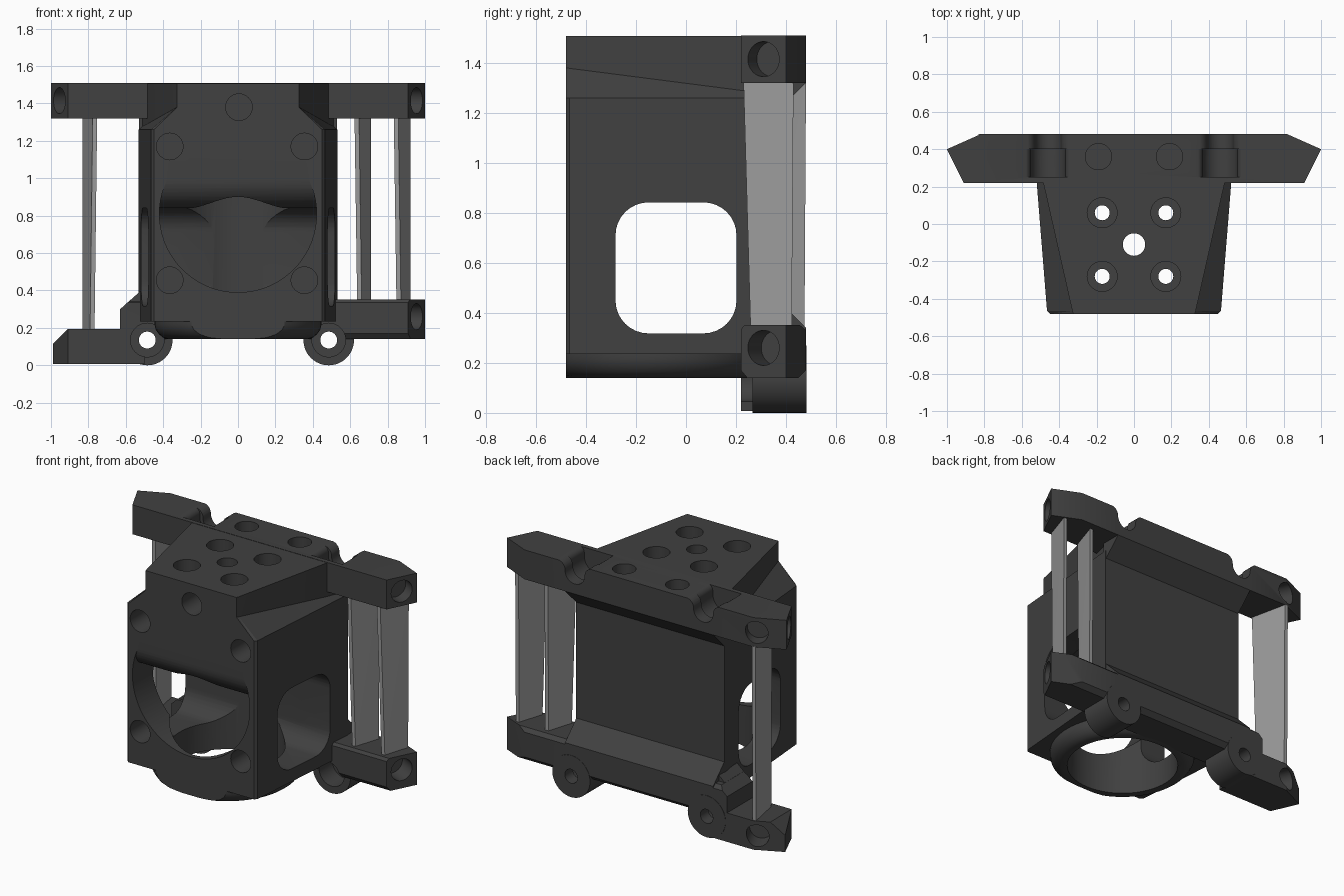
import bpy, bmesh, math
from mathutils import Vector

if "Cube" in bpy.data.objects:
    bpy.data.objects.remove(bpy.data.objects["Cube"])


def material(name, v):
    m = bpy.data.materials.new(name)
    m.diffuse_color = (v, v, v, 1)
    m.use_nodes = True
    m.node_tree.nodes["Principled BSDF"].inputs["Base Color"].default_value = m.diffuse_color
    return m


DARK = material("dark_plastic", 0.052)
LIGHT = material("light_grey_support", 0.33)


def loft(name, rings):
    """Solid skinned through rings with equal point counts."""
    bm = bmesh.new()
    loops = [[bm.verts.new(p) for p in r] for r in rings]
    n = len(loops[0])
    for a, b in zip(loops, loops[1:]):
        for i in range(n):
            j = (i + 1) % n
            bm.faces.new((a[i], a[j], b[j], b[i]))
    bm.faces.new(loops[0])
    bm.faces.new(loops[-1])
    bmesh.ops.recalc_face_normals(bm, faces=bm.faces)
    bmesh.ops.triangulate(bm, faces=[f for f in bm.faces if len(f.verts) == 4])
    me = bpy.data.meshes.new(name)
    bm.to_mesh(me)
    bm.free()
    ob = bpy.data.objects.new(name, me)
    bpy.context.collection.objects.link(ob)
    return ob


def prism(name, pts, a, b, axis):
    """Extrude a 2D outline along an axis from a to b."""
    put = {'x': lambda p, t: (t, p[0], p[1]),
           'y': lambda p, t: (p[0], t, p[1]),
           'z': lambda p, t: (p[0], p[1], t)}[axis]
    return loft(name, [[put(p, t) for p in pts] for t in (a, b)])


def circle(r, n):
    return [(r * math.cos(2 * math.pi * i / n), r * math.sin(2 * math.pi * i / n)) for i in range(n)]


def cyl(name, start, end, r, n=48):
    s, e = Vector(start), Vector(end)
    q = (e - s).to_track_quat('Z', 'Y')
    return loft(name, [[c + q @ Vector((u, v, 0)) for u, v in circle(r, n)] for c in (s, e)])


def boolean(ob, tools, op):
    for t in tools:
        m = ob.modifiers.new("bool", 'BOOLEAN')
        m.operation, m.solver, m.object = op, 'EXACT', t
        bpy.context.view_layer.update()
        ev = ob.evaluated_get(bpy.context.evaluated_depsgraph_get())
        me = bpy.data.meshes.new_from_object(ev)
        ob.modifiers.clear()
        ob.data = me


def remove(obs):
    for o in obs:
        bpy.data.objects.remove(o)


# Tapered main housing, skinned from front to back
def section(y, w, t, h):
    half = [(w, 0.235), (w, 1.26), (t, h), (t, 1.508)]
    return [(x, y, z) for x, z in half] + [(-x, y, z) for x, z in reversed(half)]


housing = loft("housing", [
    section(-0.48, 0.45, 0.325, 1.38),
    section(-0.465, 0.465, 0.33, 1.378),
    section(0.22, 0.52, 0.485, 1.29),
    section(0.365, 0.533, 0.515, 1.275)])

# Collar under the housing with a rounded lower edge, trimmed flush with the front
collar = loft("collar", [[(u, v - 0.11, z) for u, v in circle(r, 72)] for z, r in
                         ((0.30, 0.447), (0.215, 0.446), (0.19, 0.439), (0.165, 0.422), (0.148, 0.40), (0.14, 0.375))])
trim = prism("trim", [(-0.6, -0.48), (0.6, -0.48), (0.6, 0.4), (-0.6, 0.4)], 0, 0.26, 'z')
boolean(collar, [trim], 'INTERSECT')
boolean(housing, [collar], 'UNION')
remove([trim, collar])

# Mounting rails behind the housing, with sloped lips towards the back panel
plan = [(-1, 0.40), (-0.91, 0.22), (0.91, 0.22), (1, 0.40), (0.82, 0.48), (-0.82, 0.48)]
top_rail = prism("top_rail", plan, 1.32, 1.51, 'z')
top_lip = prism("top_lip", [(0.34, 1.18), (0.48, 1.32), (0.48, 1.50), (0.34, 1.50)], -0.53, 0.53, 'x')
boolean(top_rail, [top_lip], 'UNION')

right_plan = [(-0.63, 0.22), (0.91, 0.22), (1, 0.40), (0.82, 0.48), (-0.63, 0.48)]
bottom_rail = prism("bottom_rail", right_plan, 0.14, 0.355, 'z')
rail_profile = prism("rail_profile", [(0.22, 0.17), (0.245, 0.14), (0.45, 0.14), (0.48, 0.17),
                                      (0.48, 0.33), (0.455, 0.352), (0.235, 0.352), (0.22, 0.335)], -1.2, 1.2, 'x')
boolean(bottom_rail, [rail_profile], 'INTERSECT')
bottom_lip = prism("bottom_lip", [(0.34, 0.48), (0.48, 0.34), (0.48, 0.18), (0.34, 0.18)], -0.53, 0.53, 'x')
shoulder = prism("shoulder", [(-0.625, 0.15), (-0.625, 0.304), (-0.525, 0.394), (-0.4, 0.394), (-0.4, 0.15)],
                 0.225, 0.42, 'y')
slope_cut = prism("slope_cut", [(-0.8, 0.147), (-0.535, 0.386), (-0.535, 0.6), (-0.8, 0.6)], 0.1, 0.6, 'y')
boolean(bottom_rail, [bottom_lip, shoulder], 'UNION')
boolean(bottom_rail, [slope_cut], 'DIFFERENCE')

# Lower left arm with chamfered end
left_arm = prism("left_arm", [(-0.99, 0.40), (-0.91, 0.22), (-0.50, 0.22), (-0.50, 0.48), (-0.82, 0.48)],
                 0.008, 0.195, 'z')
corner = prism("corner", [(-1.1, 0.005), (-1.1, 0.3), (-0.805, 0.3)], 0.1, 0.6, 'y')
boolean(left_arm, [corner], 'DIFFERENCE')

# Screw bosses under the lower rail
bosses = [cyl("boss_" + s, (x, 0.265, 0.135), (x, 0.482, 0.135), 0.135)
          for s, x in (("left", -0.485), ("right", 0.485))]
remove([top_lip, rail_profile, bottom_lip, shoulder, slope_cut, corner])

# Fan opening with rounded upper lip
duct = cyl("duct", (0, -0.6, 0.81), (0, -0.08, 0.81), 0.42, n=72)
lip = [(-0.48 + 0.15 * (1 - math.cos(a)), 0.99 - 0.15 * math.sin(a))
       for a in (math.pi / 2 * i / 10 for i in range(11))]
ceiling = prism("ceiling", [(0.1, 0.3), (-0.7, 0.3), (-0.7, 0.99)] + lip + [(0.1, 0.84)], -0.6, 0.6, 'x')
boolean(duct, [ceiling], 'INTERSECT')
remove([ceiling])

# Rounded side window outline
window = []
for cy, cz, a0 in ((0.07, 0.71, 0), (-0.15, 0.71, 90), (-0.15, 0.45, 180), (0.07, 0.45, 270)):
    for i in range(9):
        a = math.radians(a0 + i * 11.25)
        window.append((cy + 0.132 * math.cos(a), cz + 0.132 * math.sin(a)))

# Cutters for the housing
cuts = [duct,
        cyl("cavity", (0, -0.11, 0), (0, -0.11, 0.915), 0.34, n=72),
        prism("window", window, -0.8, 0.8, 'x'),
        cyl("centre_hole", (0, -0.11, 0.8), (0, -0.11, 1.6), 0.06)]
for x in (-0.17, 0.17):
    for y in (0.06, -0.28):
        cuts += [cyl("through", (x, y, 0.7), (x, y, 1.6), 0.04),
                 cyl("counterbore", (x, y, 1.36), (x, y, 1.6), 0.08)]
for x, z in ((-0.365, 1.17), (0.355, 1.17), (-0.365, 0.455), (0.355, 0.455), (0.005, 1.38)):
    cuts.append(cyl("front_hole", (x, -0.6, z), (x, -0.32, z), 0.071))

# Cutters shared by housing and rails: top holes, flared screw slots, boss bores
shared = []
for s in (-1, 1):
    shared.append(cyl("top_hole", (s * 0.19, 0.36, 1.40), (s * 0.19, 0.36, 1.6), 0.07))
    x = s * 0.46
    for r, f, a, b in ((0.093, 0.035, 0.25, 0.40), (0.07, 0.055, 0.39, 0.6)):
        u = [(r * math.cos(t), 1.455 + r * math.sin(t))
             for t in (1.5 * math.pi + math.pi * i / 20 for i in range(11))]
        u += [(r + f * (1 - math.cos(t)), 1.512 - f + f * math.sin(t))
              for t in (math.pi / 2 * i / 6 for i in range(7))]
        u.append((r + f, 1.6))
        shared.append(prism("slot", [(x + p, z) for p, z in u] + [(x - p, z) for p, z in reversed(u[1:])], a, b, 'y'))
bores = []
for x in (-0.485, 0.485):
    bores += [cyl("bore", (x, -0.6, 0.135), (x, 0.6, 0.135), 0.045),
              cyl("bore_recess", (x, 0.1, 0.135), (x, 0.40, 0.135), 0.09)]


# Blind holes in the slanted rail ends
def end_hole(x, y, z, dx, dy, depth=0.12):
    d = Vector((dx, dy, 0)).normalized() * depth
    c = Vector((x, y, z))
    return cyl("end_hole", c - d, c + d, 0.07)


top_ends = [end_hole(s * 0.955, 0.31, 1.415, s * 2, -1, 0.08) for s in (-1, 1)]
top_ends.append(end_hole(-0.835, 0.473, 1.415, -0.4, 0.9, 0.08))
low_end = [end_hole(0.955, 0.31, 0.26, 2, -1)]
arm_end = [end_hole(-0.84, 0.47, 0.10, -0.4, 0.9)]

boolean(housing, cuts + shared, 'DIFFERENCE')
boolean(top_rail, shared + top_ends, 'DIFFERENCE')
boolean(bottom_rail, bores + low_end + [cuts[1]], 'DIFFERENCE')
boolean(left_arm, arm_end + bores, 'DIFFERENCE')
for b in bosses:
    boolean(b, bores, 'DIFFERENCE')
remove(cuts + shared + bores + top_ends + low_end + arm_end)


# Thin slanted support plates, narrowing downwards
def support(name, x0, x1, y1, z0, t=0.012):
    def ring(z, ins):
        s = 1 if x1 > x0 else -1
        a, b = (x0 + s * ins, 0.23 + 2 * ins), (x1, y1 - ins / 2)
        return [(a[0] - t, a[1], z), (a[0] + t, a[1], z), (b[0] + t, b[1], z), (b[0] - t, b[1], z)]
    return loft(name, [ring(z0, 0.014), ring(1.325, 0)])


supports = [support("support_left", -0.765, -0.82, 0.48, 0.19),
            support("support_inner_right", 0.635, 0.70, 0.43, 0.345),
            support("support_outer_right", 0.845, 0.91, 0.43, 0.345)]

# Materials and shading
dark = [housing, top_rail, bottom_rail, left_arm] + bosses
for ob in dark + supports:
    ob.data.materials.clear()
    ob.data.materials.append(DARK if ob in dark else LIGHT)
    for p in ob.data.polygons:
        p.material_index = 0
bpy.ops.object.select_all(action='DESELECT')
for ob in dark:
    ob.select_set(True)
bpy.context.view_layer.objects.active = housing
bpy.ops.object.shade_smooth_by_angle(angle=math.radians(25))
